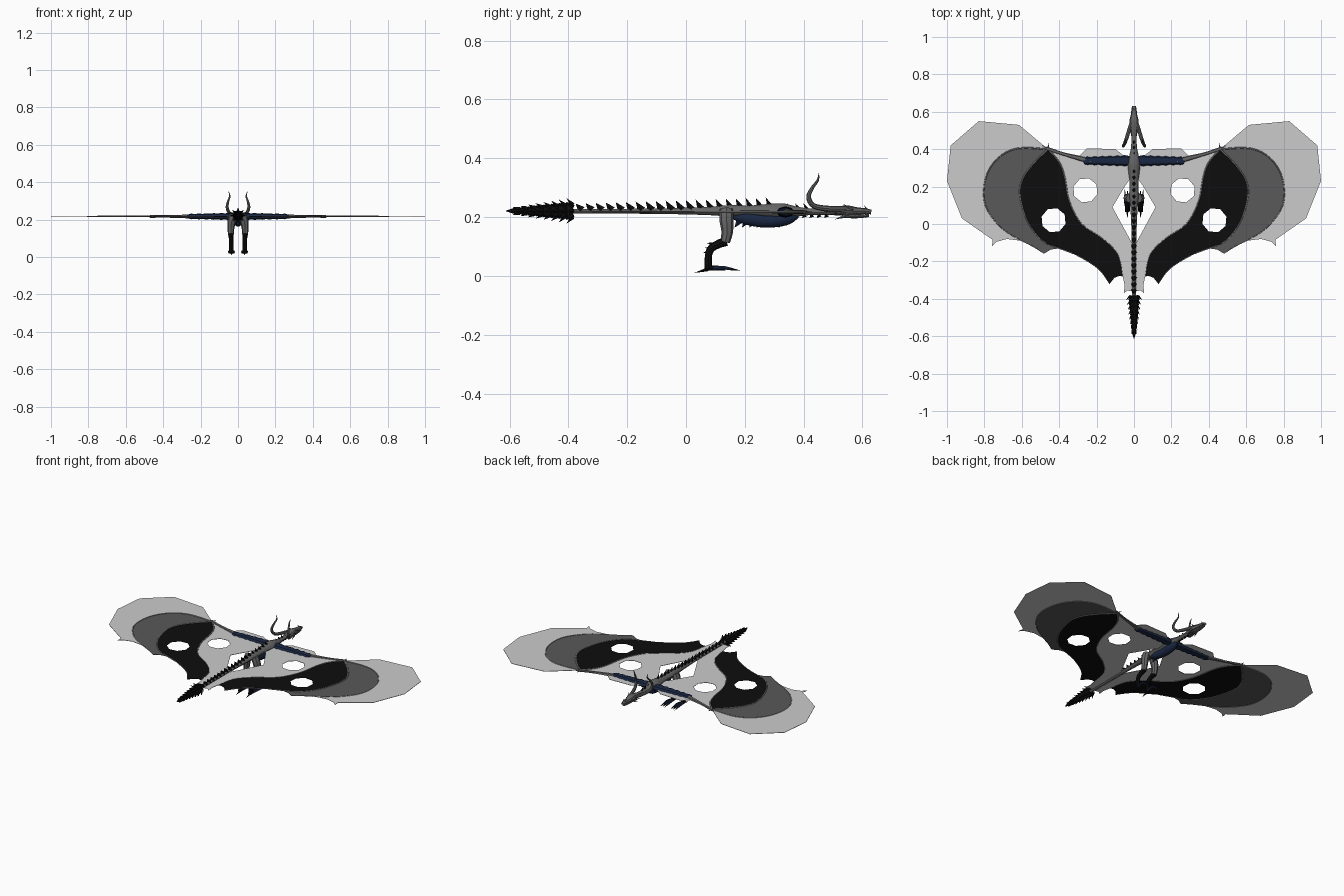
import bpy, bmesh, math
from mathutils import Vector
from mathutils.geometry import tessellate_polygon


def material(name, r, g, b):
    m = bpy.data.materials.new(name)
    m.diffuse_color = (r, g, b, 1)
    return m


LIGHT = material("pale membrane", 0.60, 0.60, 0.60)
MID = material("dark grey membrane", 0.10, 0.10, 0.10)
BLACK = material("black", 0.004, 0.004, 0.004)
HIDE = material("grey hide", 0.13, 0.13, 0.13)
BONE = material("grey bone", 0.22, 0.22, 0.22)
NAVY = material("navy scales", 0.010, 0.020, 0.055)
WZ = 0.217  # height of the wing plane


def smooth(pts, k=4):
    """Catmull-Rom curve through tuples of any length."""
    out = []
    for i in range(len(pts) - 1):
        p0, p1, p2 = pts[max(i - 1, 0)], pts[i], pts[i + 1]
        p3 = pts[min(i + 2, len(pts) - 1)]
        for s in range(k):
            t = s / k
            out.append(tuple(0.5 * (2 * b + (c - a) * t + (2 * a - 5 * b + 4 * c - d) * t * t
                                    + (3 * b - a - 3 * c + d) * t ** 3)
                             for a, b, c, d in zip(p0, p1, p2, p3)))
    return out + [tuple(pts[-1])]


def finish(name, bm, mat, mirror, soft=True):
    me = bpy.data.meshes.new(name)
    bm.to_mesh(me)
    bm.free()
    me.materials.append(mat)
    ob = bpy.data.objects.new(name, me)
    bpy.context.collection.objects.link(ob)
    if soft:
        me.shade_smooth()
        me.set_sharp_from_angle(angle=math.radians(40))
    if mirror:
        ob.modifiers.new("Mirror", 'MIRROR')
    return ob


def tube(name, pts, mat, n=8, mirror=False, flat=1.0, k=4):
    """Tube through (x, y, z, radius) points; flat squeezes it vertically."""
    pts = smooth(pts, k) if k > 1 else pts
    P = [Vector(p[:3]) for p in pts]
    bm = bmesh.new()
    rings = []
    for i, p in enumerate(P):
        t = (P[min(i + 1, len(P) - 1)] - P[max(i - 1, 0)]).normalized()
        ref = Vector((0, 1, 0)) if abs(t.x) > 0.9 else Vector((1, 0, 0))
        u = (ref - t * ref.dot(t)).normalized()
        v = t.cross(u)
        r = max(pts[i][3], 0.0004)
        rings.append([bm.verts.new(p + r * (u * math.cos(a) + v * flat * math.sin(a)))
                      for a in (2 * math.pi * j / n for j in range(n))])
    for a, b in zip(rings, rings[1:]):
        for j in range(n):
            bm.faces.new((a[j], a[(j + 1) % n], b[(j + 1) % n], b[j]))
    bm.faces.new(rings[0][::-1])
    bm.faces.new(rings[-1])
    bmesh.ops.recalc_face_normals(bm, faces=bm.faces)
    return finish(name, bm, mat, mirror)


def spikes(name, items, mat, mirror=False, n=5):
    """Many cones in one object, each (base, tip, radius)."""
    bm = bmesh.new()
    for base, tip, r in items:
        base, tip = Vector(base), Vector(tip)
        q = (tip - base).to_track_quat('Z', 'Y')
        ring = [bm.verts.new(base + q @ Vector((r * math.cos(6.2832 * j / n), r * math.sin(6.2832 * j / n), 0)))
                for j in range(n)]
        top = bm.verts.new(tip)
        for j in range(n):
            bm.faces.new((ring[j], ring[(j + 1) % n], top))
        bm.faces.new(ring[::-1])
    return finish(name, bm, mat, mirror, soft=False)


def panel(name, outline, mat, hole=None):
    """Flat wing skin with an optional eight-sided hole."""
    loops = [[Vector((x, y, WZ)) for x, y in outline]]
    if hole:
        cx, cy, r = hole
        loops.append([Vector((cx + r * math.cos(math.pi / 4 * j + 0.3), cy + r * math.sin(math.pi / 4 * j + 0.3), WZ))
                      for j in range(8)])
    bm = bmesh.new()
    vs = [bm.verts.new(p) for loop in loops for p in loop]
    for tri in tessellate_polygon(loops):
        f = bm.faces.new([vs[i] for i in tri])
        f.normal_update()
        if f.normal.z < 0:
            f.normal_flip()
    ob = finish(name, bm, mat, True, soft=False)
    s = ob.modifiers.new("Solidify", 'SOLIDIFY')
    s.thickness, s.offset = 0.002, 0


# wing finger curves, all starting at the wrist
W = (0.46, 0.40)
F0 = smooth([W, (0.40, 0.33), (0.37, 0.25), (0.345, 0.12), (0.28, 0.0), (0.165, -0.08), (0.085, -0.165), (0.06, -0.28)])
F1 = smooth([W, (0.54, 0.32), (0.595, 0.24), (0.61, 0.155), (0.57, 0.015), (0.49, -0.09), (0.40, -0.13)])
F1b = smooth([(0.40, -0.13), (0.30, -0.17), (0.19, -0.24), (0.13, -0.32)])
F2 = smooth([W, (0.62, 0.405), (0.73, 0.35), (0.795, 0.24), (0.795, 0.10), (0.71, -0.02), (0.60, -0.09)])
F2b = smooth([(0.60, -0.09), (0.54, -0.12), (0.48, -0.158)])

# wing membranes
panel("inner_membrane", F0 + [(0.05, -0.33), (0.055, -0.37), (0.035, -0.355), (0.012, -0.36), (0.012, -0.10),
      (0.05, -0.03), (0.115, 0.09), (0.05, 0.20), (0.015, 0.25), (0.015, 0.36), (0.06, 0.37), (0.10, 0.40),
      (0.25, 0.405), (0.29, 0.365)], LIGHT, (0.26, 0.18, 0.067))
panel("black_membrane", F1 + F1b[1:] + [(0.105, -0.288), (0.08, -0.278)] + F0[:0:-1], BLACK, (0.43, 0.02, 0.067))
panel("grey_membrane", F2 + F2b[1:] + [(0.445, -0.137)] + F1[:0:-1], MID)
panel("outer_membrane", [W, (0.615, 0.53), (0.83, 0.55), (0.98, 0.42), (1.0, 0.23), (0.92, 0.03), (0.755, -0.085),
      (0.76, -0.12), (0.735, -0.095), (0.68, -0.08)] + F2[:0:-1], LIGHT)

# wing fingers and arm
for i, line in enumerate((F0, F1 + F1b[1:], F2 + F2b[1:])):
    n = len(line) - 1
    tube(f"wing_finger_{i}", [(x, y, WZ, 0.005 - 0.003 * j / n) for j, (x, y) in enumerate(line)], BONE, 6, True, k=1)
tube("upper_wing_arm", [(0.0, 0.335, 0.217, 0.026)] + [(0.03 + 0.02 * i, 0.338, 0.217,
     (0.031 if i % 2 else 0.026) - 0.0007 * i) for i in range(12)] + [(0.27, 0.335, 0.217, 0.014)],
     NAVY, 8, True, 0.65, k=1)
tube("wing_forearm", [(0.23, 0.335, 0.217, 0.017), (0.28, 0.348, 0.217, 0.013), (0.38, 0.375, 0.217, 0.009),
     (0.47, 0.405, 0.217, 0.010)], HIDE, 8, True, 0.75)
spikes("wing_claws", [((0.46, 0.40, WZ), (0.455, 0.435, WZ), 0.006), ((0.46, 0.40, WZ), (0.50, 0.425, WZ), 0.006)],
       BONE, True)

# body, neck and tail
tube("body", [(0, -0.40, 0.220, 0.010), (0, -0.1, 0.220, 0.012), (0, 0.08, 0.221, 0.019), (0, 0.15, 0.221, 0.026),
     (0, 0.22, 0.222, 0.023), (0, 0.32, 0.221, 0.034), (0, 0.37, 0.219, 0.024), (0, 0.42, 0.218, 0.015),
     (0, 0.51, 0.218, 0.014)], HIDE, 10, flat=0.8)
tube("belly", [(0, 0.15, 0.207, 0.008), (0, 0.20, 0.197, 0.022), (0, 0.27, 0.187, 0.024), (0, 0.34, 0.195, 0.024),
     (0, 0.38, 0.207, 0.010)], NAVY, 10)
spikes("belly_scales", [((0, 0.18 + 0.025 * i, 0.185), (0, 0.165 + 0.025 * i, 0.164), 0.011) for i in range(7)], NAVY)
spikes("back_spines", [((0, -0.355 + 0.034 * i, 0.224), (0, -0.375 + 0.034 * i, 0.246 + 0.0011 * i), 0.015)
       for i in range(20)], BLACK)
spikes("neck_spines", [((0, 0.33 + 0.028 * i, 0.222), (0, 0.315 + 0.028 * i, 0.247), 0.009) for i in range(5)]
       + [((0, 0.38 + 0.025 * i, 0.208), (0, 0.37 + 0.025 * i, 0.197), 0.009) for i in range(5)], BLACK)

# spiked tail club
club, core = [], []
for i in range(8):
    y, r = -0.385 - 0.026 * i, 0.030 - 0.0030 * i
    core += [(0, y, 0.221, r * 0.65), (0, y - 0.022, 0.221, r)]
    for j in range(8):
        a = math.pi / 4 * j
        c, s = math.cos(a), math.sin(a)
        club.append(((c * r * 0.7, y, 0.221 + s * r * 0.7),
                     (c * r * 1.45, y - 0.022, 0.221 + s * r * 1.45), 0.008))
tube("tail_club", core + [(0, -0.612, 0.221, 0.001)], BLACK, 8, k=1)
spikes("tail_spikes", club, BLACK)

# head, jaw, brow spikes and horns
tube("head", [(0, 0.47, 0.219, 0.015), (0, 0.515, 0.221, 0.022), (0, 0.55, 0.222, 0.025), (0, 0.58, 0.221, 0.018),
     (0, 0.61, 0.220, 0.014), (0, 0.63, 0.217, 0.011)], HIDE, 8, flat=0.7)
tube("jaw", [(0, 0.53, 0.207, 0.016), (0, 0.58, 0.203, 0.012), (0, 0.622, 0.205, 0.008)], HIDE, 8, flat=0.6)
spikes("cheek_spikes", [((0.018, 0.54, 0.214), (0.034, 0.50, 0.212), 0.007),
       ((0.016, 0.56, 0.225), (0.024, 0.535, 0.245), 0.006), ((0.006, 0.615, 0.226), (0.008, 0.605, 0.240), 0.004),
       ((0.014, 0.54, 0.203), (0.022, 0.505, 0.192), 0.006)], HIDE, True)
spikes("teeth", [((0.010, 0.575 + 0.013 * i, 0.213), (0.010, 0.575 + 0.013 * i, 0.203), 0.003) for i in range(4)],
       BONE, True)
tube("eye", [(0.017, 0.562, 0.227, 0.003), (0.021, 0.568, 0.226, 0.002)], BLACK, 6, True, k=1)
tube("horn", [(0.014, 0.545, 0.228, 0.009), (0.030, 0.49, 0.228, 0.010), (0.048, 0.435, 0.238, 0.009),
     (0.058, 0.417, 0.268, 0.008), (0.052, 0.43, 0.300, 0.006), (0.044, 0.448, 0.325, 0.004),
     (0.050, 0.452, 0.35, 0.0006)], HIDE, 8, True)

# hind legs
tube("thigh", [(0.022, 0.137, 0.225, 0.022), (0.034, 0.138, 0.19, 0.022), (0.038, 0.14, 0.15, 0.018),
     (0.038, 0.133, 0.115, 0.015)], HIDE, 8, True, 1.1)
tube("shin", [(0.038, 0.137, 0.118, 0.015), (0.037, 0.11, 0.108, 0.013), (0.037, 0.085, 0.092, 0.012),
     (0.036, 0.076, 0.065, 0.011), (0.035, 0.077, 0.022, 0.012)], BLACK, 8, True, 1.1)
spikes("leg_spikes", [((0.037, 0.095 - 0.008 * i, 0.108 - 0.014 * i), (0.038, 0.07 - 0.006 * i, 0.112 - 0.016 * i), 0.007)
       for i in range(3)], BLACK, True)
tube("foot", [(0.035, 0.065, 0.024, 0.012), (0.035, 0.10, 0.027, 0.014), (0.035, 0.135, 0.024, 0.010)],
     BLACK, 8, True, 0.6)
for i, dx in enumerate((-0.012, 0.0, 0.012)):
    tube(f"toe_{i}", [(0.035 + dx * 0.5, 0.09, 0.026, 0.007), (0.035 + dx, 0.125, 0.028, 0.007),
         (0.035 + dx, 0.155, 0.023, 0.005)], NAVY, 6, True)
spikes("foot_claws", [((0.035 + dx, 0.15, 0.024), (0.035 + dx * 1.2, 0.187, 0.018), 0.005) for dx in (-0.012, 0, 0.012)]
       + [((0.035, 0.072, 0.022), (0.035, 0.028, 0.010), 0.007)], BLACK, True)
